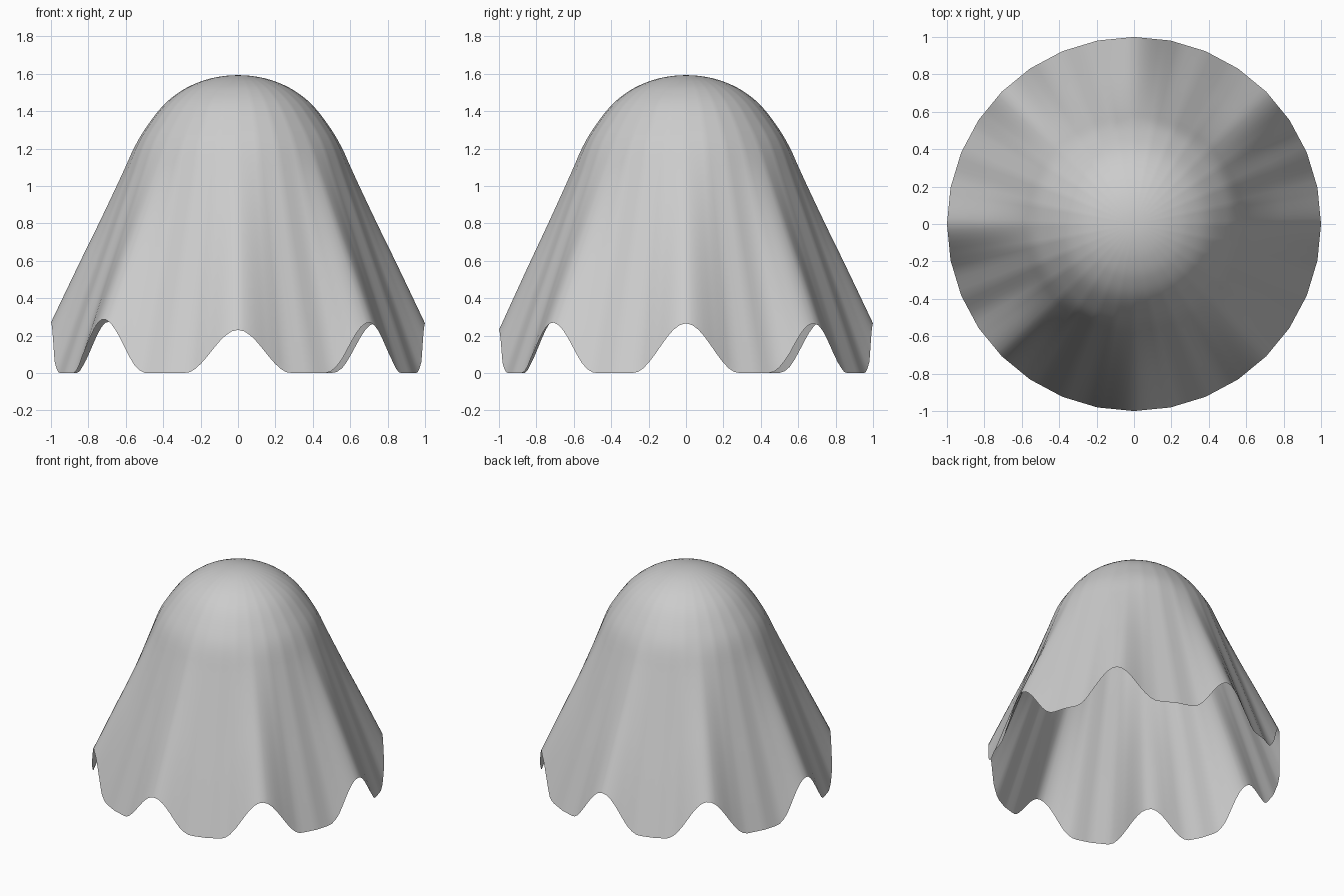
import bpy, bmesh, math

if "Cube" in bpy.data.objects:
    bpy.data.objects.remove(bpy.data.objects["Cube"])

SIDES, SUB, RINGS = 32, 6, 56
N = SIDES * SUB

# Ridge profile (radius, height): round dome, then straight slanting skirt
PROFILE = [(0, 1.592), (0.1, 1.584), (0.2, 1.558), (0.3, 1.51), (0.4, 1.43), (0.5, 1.30),
           (0.56, 1.195), (0.6, 1.105), (0.66, 0.975), (0.75, 0.785), (0.85, 0.58), (1.0, 0.265)]

# Fold ridges: (angle in degrees, hem height)
RIDGES = [(0, 0.265), (43, 0.265), (90, 0.265), (133.5, 0.275), (180, 0.27),
          (224, 0.288), (270, 0.23), (314.5, 0.27)]


def slope(i):
    if i == 0:
        return 0.0
    a, b = PROFILE[i - 1], PROFILE[min(i + 1, len(PROFILE) - 1)]
    return (b[1] - a[1]) / (b[0] - a[0])


def profile(r):
    """Smooth curve through the profile points."""
    for i in range(len(PROFILE) - 1):
        (r0, z0), (r1, z1) = PROFILE[i], PROFILE[i + 1]
        if r <= r1 + 1e-9:
            h = r1 - r0
            t = (r - r0) / h
            return (z0 * (2*t**3 - 3*t*t + 1) + slope(i) * h * (t**3 - 2*t*t + t)
                    + z1 * (3*t*t - 2*t**3) + slope(i + 1) * h * (t**3 - t*t))


def hem(deg):
    """Height of the hem: waves with flat bottoms resting on the ground."""
    z = 0.0
    for a, h in RIDGES:
        d = abs((deg - a + 180) % 360 - 180)
        if d < 16.5:
            z = max(z, h * (0.5 + 0.5 * math.cos(math.pi * d / 16.5)))
    return z


def point(s, k):
    deg = 360 * k / N
    a = math.radians(deg)
    # the outline is a 32-sided polygon
    half = math.pi / SIDES
    c = math.cos(half) / math.cos(a % (2 * half) - half)
    t = max(0.0, (s - 0.54) / 0.46)
    fade = t ** 1.15
    z = profile(s) + (hem(deg) - PROFILE[-1][1]) * fade
    return (s * c * math.cos(a), s * c * math.sin(a), max(z, 0.0))


# Draped cloth: one open sheet of rings around the top point
bm = bmesh.new()
top = bm.verts.new((0, 0, PROFILE[0][1]))
rings = [[bm.verts.new(point(i / RINGS, k)) for k in range(N)] for i in range(1, RINGS + 1)]
for k in range(N):
    j = (k + 1) % N
    bm.faces.new((top, rings[0][k], rings[0][j]))
    for inner, outer in zip(rings, rings[1:]):
        bm.faces.new((inner[k], outer[k], outer[j], inner[j]))
for f in bm.faces:
    f.smooth = True
mesh = bpy.data.meshes.new("draped_cloth")
bm.to_mesh(mesh)
bm.free()

grey = bpy.data.materials.new("light grey cloth")
grey.diffuse_color = (0.6, 0.6, 0.6, 1)
grey.use_nodes = True
grey.node_tree.nodes["Principled BSDF"].inputs["Base Color"].default_value = grey.diffuse_color
mesh.materials.append(grey)
cloth = bpy.data.objects.new("draped_cloth", mesh)
bpy.context.collection.objects.link(cloth)
